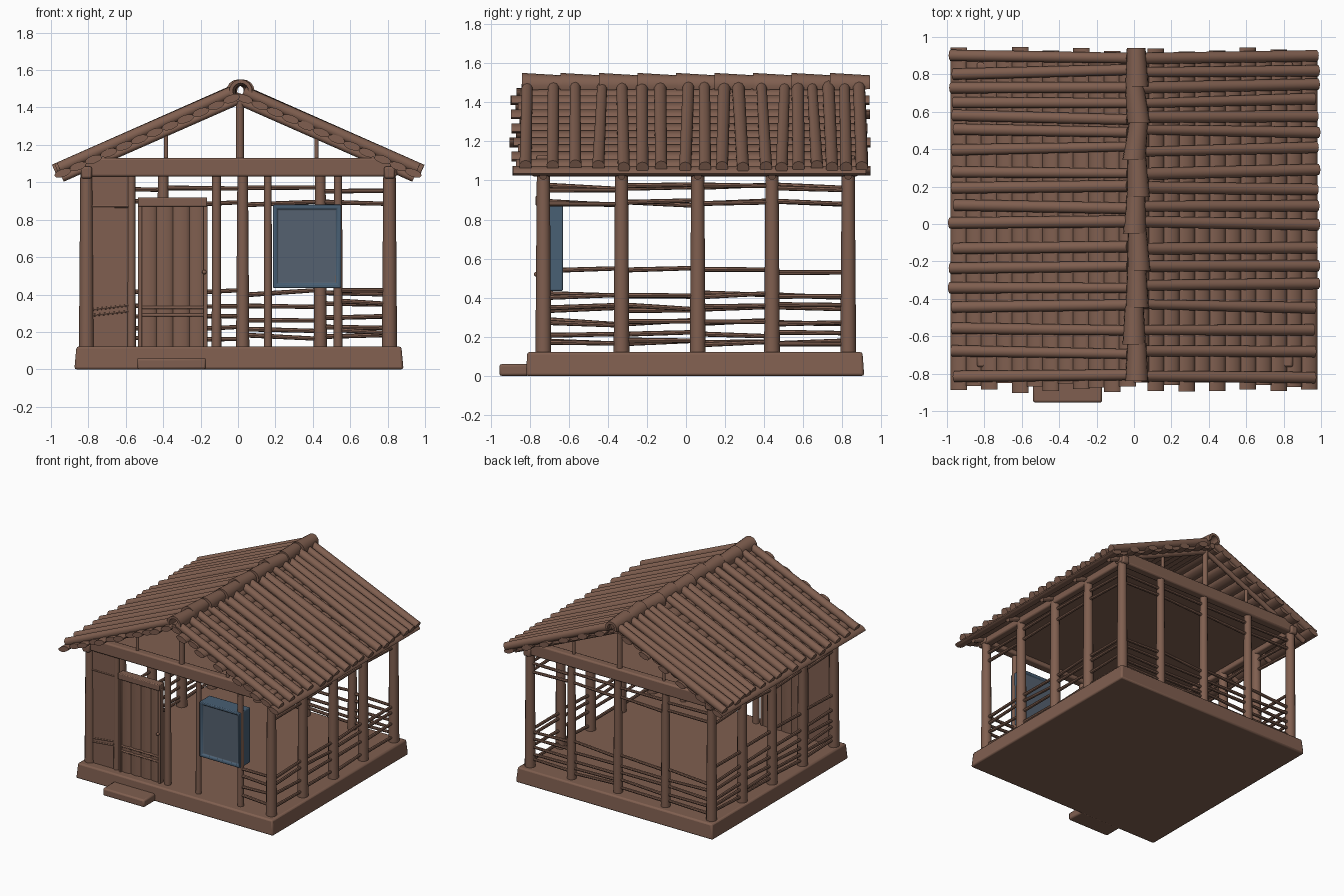
import bpy, bmesh, math, random
from mathutils import Matrix, Vector

if "Cube" in bpy.data.objects:
    bpy.data.objects.remove(bpy.data.objects["Cube"])

random.seed(4)
R = random.uniform


def material(name, col):
    m = bpy.data.materials.new(name)
    m.diffuse_color = (*col, 1)
    m.use_nodes = True
    m.node_tree.nodes["Principled BSDF"].inputs["Base Color"].default_value = m.diffuse_color
    return m


WOOD = material("brown wood", (0.215, 0.114, 0.079))
FRAME = material("blue frame", (0.065, 0.115, 0.175))
PANE = material("grey blue pane", (0.09, 0.12, 0.16))


def finish(name, bm, mat=WOOD, smooth=True, bevel=0):
    me = bpy.data.meshes.new(name)
    bm.to_mesh(me)
    bm.free()
    ob = bpy.data.objects.new(name, me)
    bpy.context.collection.objects.link(ob)
    me.materials.append(mat)
    if bevel:
        b = ob.modifiers.new("soft edges", 'BEVEL')
        b.width, b.segments = bevel, 2
    if smooth:
        bpy.ops.object.select_all(action='DESELECT')
        ob.select_set(True)
        bpy.context.view_layer.objects.active = ob
        bpy.ops.object.shade_smooth_by_angle(angle=math.radians(40))
    return ob


def pole(bm, a, b, r1, r2=None, n=10, flat=1, roll=0):
    a, b = Vector(a), Vector(b)
    d = b - a
    m = (Matrix.Translation((a + b) / 2) @ Matrix.Rotation(roll, 4, d.normalized())
         @ d.to_track_quat('Z', 'Y').to_matrix().to_4x4() @ Matrix.Diagonal((1, flat, 1, 1)))
    bmesh.ops.create_cone(bm, cap_ends=True, segments=n, radius1=r1,
                          radius2=r2 or r1, depth=d.length, matrix=m)


def box(bm, x0, x1, y0, y1, z0, z1):
    m = Matrix.Translation(((x0 + x1) / 2, (y0 + y1) / 2, (z0 + z1) / 2))
    bmesh.ops.create_cube(bm, size=1, matrix=m @ Matrix.Diagonal((x1 - x0, y1 - y0, z1 - z0, 1)))


# earth platform and door step
bm = bmesh.new()
box(bm, -0.875, 0.885, -0.82, 0.912, 0, 0.122)
for v in bm.verts:
    if v.co.z > 0.1:
        v.co.x *= 0.987
        v.co.y *= 0.99
finish("platform", bm, bevel=0.012)
bm = bmesh.new()
box(bm, -0.54, -0.17, -0.955, -0.8, 0, 0.06)
finish("door_step", bm, bevel=0.012)

# upright posts: sides, back and front
YF, YB, XS = -0.73, 0.83, 0.81
side_y = [YF, -0.33, 0.06, 0.44, YB]
back_x = [-XS, -0.4, 0.025, 0.44, XS]
bm = bmesh.new()
for s in (-1, 1):
    for y in side_y:
        pole(bm, (s * XS, y, 0.05), (s * XS, y, 1.08), 0.041, 0.033, 12)
for x in back_x[1:-1]:
    pole(bm, (x, YB, 0.05), (x, YB, 1.08), 0.036, 0.028, 12)
for x, r in ((-0.57, 0.024), (-0.115, 0.026), (0.16, 0.022), (0.535, 0.024)):
    pole(bm, (x, YF, 0.05), (x, YF, 1.08), r, r * 0.9, 12)
finish("posts", bm)

# tie beams, wall plates, king posts and gable struts
ANG = math.atan(0.44)


def roof_z(x, below=0):
    return 1.497 - 0.44 * abs(x) - below


bm = bmesh.new()
for y in (YF, YB):
    box(bm, -0.84, 0.85, y - 0.035, y + 0.035, 1.03, 1.13)
for s in (-1, 1):
    box(bm, s * XS - 0.03, s * XS + 0.03, YF - 0.06, YB + 0.05, 1.02, 1.085)
finish("tie_beams", bm, bevel=0.012)
bm = bmesh.new()
for y in (YF, YB):
    pole(bm, (0.01, y, 1.1), (0.01, y, 1.46), 0.022)
    for x in (-0.385, 0.42):
        pole(bm, (x, y, 1.1), (x, y, roof_z(x, 0.05)), 0.012)
finish("gable_struts", bm)

# flat ceiling between the beams
bm = bmesh.new()
box(bm, -XS, XS, YF, YB, 1.06, 1.08)
finish("ceiling", bm, smooth=False)

# rafters under the covering and the ridge pole
bm = bmesh.new()
for s in (-1, 1):
    for y in side_y:
        pole(bm, (0, y, roof_z(0, 0.062)), (s * 0.94, y, roof_z(0.94, 0.062)), 0.02)
pole(bm, (0, -0.82, 1.455), (0, 0.9, 1.455), 0.024)
finish("rafters", bm)

# rounded strips running along the roof
bm = bmesh.new()
for s in (-1, 1):
    for i in range(12):
        x = 0.035 + i * 0.082
        long = i % 2 * 0.035
        pole(bm, (s * x, -0.86 - long + R(-.015, .015), roof_z(x, 0.035)),
             (s * x, 0.90 + long + R(-.015, .012), roof_z(x, 0.035)),
             0.047, None, 12, 0.45, s * (ANG - 0.08))
finish("roof_strips", bm)

# cover poles running down the slope
COVER = [-0.81, -0.69, -0.56, -0.44, -0.33, -0.23, -0.12, 0.0, 0.09,
         0.19, 0.28, 0.40, 0.50, 0.57, 0.66, 0.74, 0.81, 0.89]
bm = bmesh.new()
for s in (-1, 1):
    for y in COVER:
        x1 = R(0.955, 0.985)
        pole(bm, (s * 0.03, y + R(-.015, .015), roof_z(0.03)),
             (s * x1, y + R(-.012, .012), roof_z(x1)), R(.026, .034), 0.032, 10)
finish("roof_cover_poles", bm)

# ridge caps: tapered hollow half tubes, each overlapping the next
bm = bmesh.new()
for k in range(9):
    ya = -0.84 + k * 0.197
    outer = []
    for y, r, dx in ((ya, 0.062, R(0, .03)), (ya + 0.205, 0.05, R(0, .03))):
        for rr in (r, r - 0.02):
            outer.append([bm.verts.new((dx + rr * math.cos(t), y, 1.488 + rr * math.sin(t)))
                          for t in [math.radians(-25 + 23 * j) for j in range(11)]])
    fo, fi, bo, bi = outer
    for j in range(10):
        for p, q in ((fo, bo), (bi, fi), (fi, fo), (bo, bi)):
            bm.faces.new((p[j], p[j + 1], q[j + 1], q[j]))
    for j in (0, 10):
        bm.faces.new((fo[j], bo[j], bi[j], fi[j]))
bmesh.ops.recalc_face_normals(bm, faces=bm.faces)
finish("ridge_caps", bm)

# railings: thin, slightly crooked sticks between the posts
LOW, TOP = [0.17, 0.215, 0.275, 0.345, 0.41], [0.885, 0.965]


def rails(bm, p, q, heights, r=0.013):
    for z in heights:
        pole(bm, (*p, z + R(-.015, .015)), (*q, z + R(-.015, .015)), r, r * 0.85, 8)


bm = bmesh.new()
for s in (-1, 1):
    for a, b in zip(side_y, side_y[1:]):
        rails(bm, (s * XS, a), (s * XS, b), ([0.17, 0.27, 0.35, 0.41] if s > 0 else LOW + [0.54]) + TOP)
finish("side_rails", bm)
bm = bmesh.new()
for a, b in zip(back_x, back_x[1:]):
    rails(bm, (a, YB), (b, YB), LOW + TOP)
finish("back_rails", bm)
bm = bmesh.new()
rails(bm, (0.535, YF), (XS, YF), [0.2, 0.28, 0.355, 0.425])
rails(bm, (-XS, YF - 0.008), (-0.57, YF - 0.008), [0.3, 0.33, 0.88], 0.009)
finish("front_rails", bm)

# solid wall panel left of the door
bm = bmesh.new()
box(bm, -0.79, -0.585, YF - 0.012, YF + 0.012, 0.1, 1.04)
finish("front_wall_panel", bm, smooth=False)

# plank door with frame, cross bars and knob
bm = bmesh.new()
for i in range(4):
    x = -0.48 + i * 0.088
    pole(bm, (x, YF, 0.11), (x, YF, 0.88), 0.05, None, 12, 0.4)
finish("door_planks", bm)
bm = bmesh.new()
box(bm, -0.535, -0.165, YF - 0.04, YF + 0.025, 0.87, 0.92)
for x in (-0.535, -0.185):
    box(bm, x, x + 0.022, YF - 0.03, YF + 0.02, 0.11, 0.88)
for z in (0.29, 0.33):
    box(bm, -0.53, -0.17, YF - 0.026, YF + 0.01, z - 0.008, z + 0.008)
finish("door_frame", bm, bevel=0.006)
bm = bmesh.new()
bmesh.ops.create_uvsphere(bm, u_segments=12, v_segments=8, radius=0.012,
                          matrix=Matrix.Translation((-0.18, YF - 0.036, 0.52)))
finish("door_knob", bm)

# window: thick blue frame around a recessed pane
bm = bmesh.new()
box(bm, 0.187, 0.55, -0.76, -0.63, 0.435, 0.88)
bm.normal_update()
for d in ((0, -1, 0), (0, 1, 0)):
    f = [f for f in bm.faces if f.normal.dot(Vector(d)) > 0.9]
    bmesh.ops.inset_region(bm, faces=f, thickness=0.03, depth=0)
    bmesh.ops.inset_region(bm, faces=f, thickness=0.004, depth=-0.012)
    f[0].material_index = 1
win = finish("window", bm, FRAME, bevel=0.006)
win.data.materials.append(PANE)
